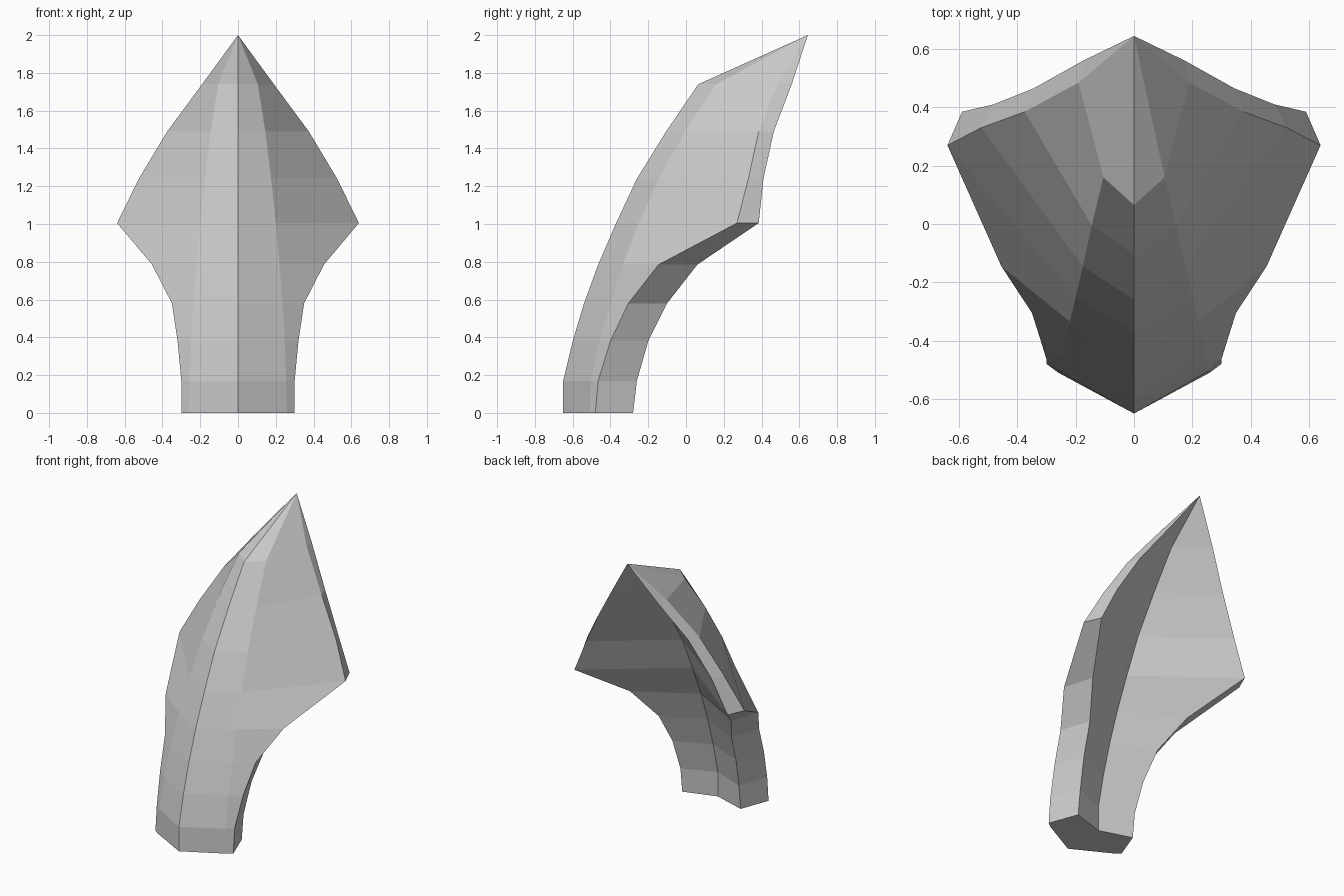
import bpy, bmesh

if "Cube" in bpy.data.objects:
    bpy.data.objects.remove(bpy.data.objects["Cube"])

# Half cross-sections from base to top:
# z, ridge y, shoulder x, shoulder y, wing x, wing front y, wing back inset, wing back y
SECTIONS = [
    (0.00, -0.65, 0.260, -0.510, 0.30, -0.48, 0.075, -0.28),
    (0.17, -0.65, 0.255, -0.505, 0.30, -0.465, 0.075, -0.26),
    (0.38, -0.60, 0.248, -0.460, 0.32, -0.40, 0.075, -0.20),
    (0.58, -0.54, 0.236, -0.400, 0.35, -0.305, 0.07, -0.10),
    (0.785, -0.465, 0.22, -0.335, 0.455, -0.145, 0.065, 0.06),
    (1.005, -0.37, 0.20, -0.250, 0.64, 0.27, 0.05, 0.385),
    (1.24, -0.26, 0.175, -0.145, 0.525, 0.33, 0.042, 0.41),
    (1.49, -0.105, 0.145, -0.005, 0.375, 0.385, 0.03, 0.465),
    (1.74, 0.065, 0.105, 0.16, 0.19, 0.485, 0.015, 0.56),
]
TIP = (0, 0.645, 2.0)
GROOVE = 0.30  # thickness along the middle


def ring(bm, z, ridge, sx, sy, wx, wy, inset, by):
    """Closed mirrored cross-section with a concave back."""
    half = [(sx, sy), (wx, wy), (wx - inset, by)]
    pts = [(0, ridge)] + half + [(0, ridge + GROOVE)]
    pts += [(-x, y) for x, y in reversed(half)]
    return [bm.verts.new((x, y, z)) for x, y in pts]


# Curved pointed blade, lofted through the sections
bm = bmesh.new()
rings = [ring(bm, *s) for s in SECTIONS]
n = len(rings[0])
for low, high in zip(rings, rings[1:]):
    for i in range(n):
        j = (i + 1) % n
        bm.faces.new((low[i], low[j], high[j], high[i]))

# Pointed tip and flat base
tip = bm.verts.new(TIP)
for i in range(n):
    bm.faces.new((rings[-1][i], rings[-1][(i + 1) % n], tip))
bm.faces.new(list(reversed(rings[0])))
bmesh.ops.recalc_face_normals(bm, faces=bm.faces)

mesh = bpy.data.meshes.new("curved_blade")
bm.to_mesh(mesh)
bm.free()
blade = bpy.data.objects.new("curved_blade", mesh)
bpy.context.collection.objects.link(blade)
